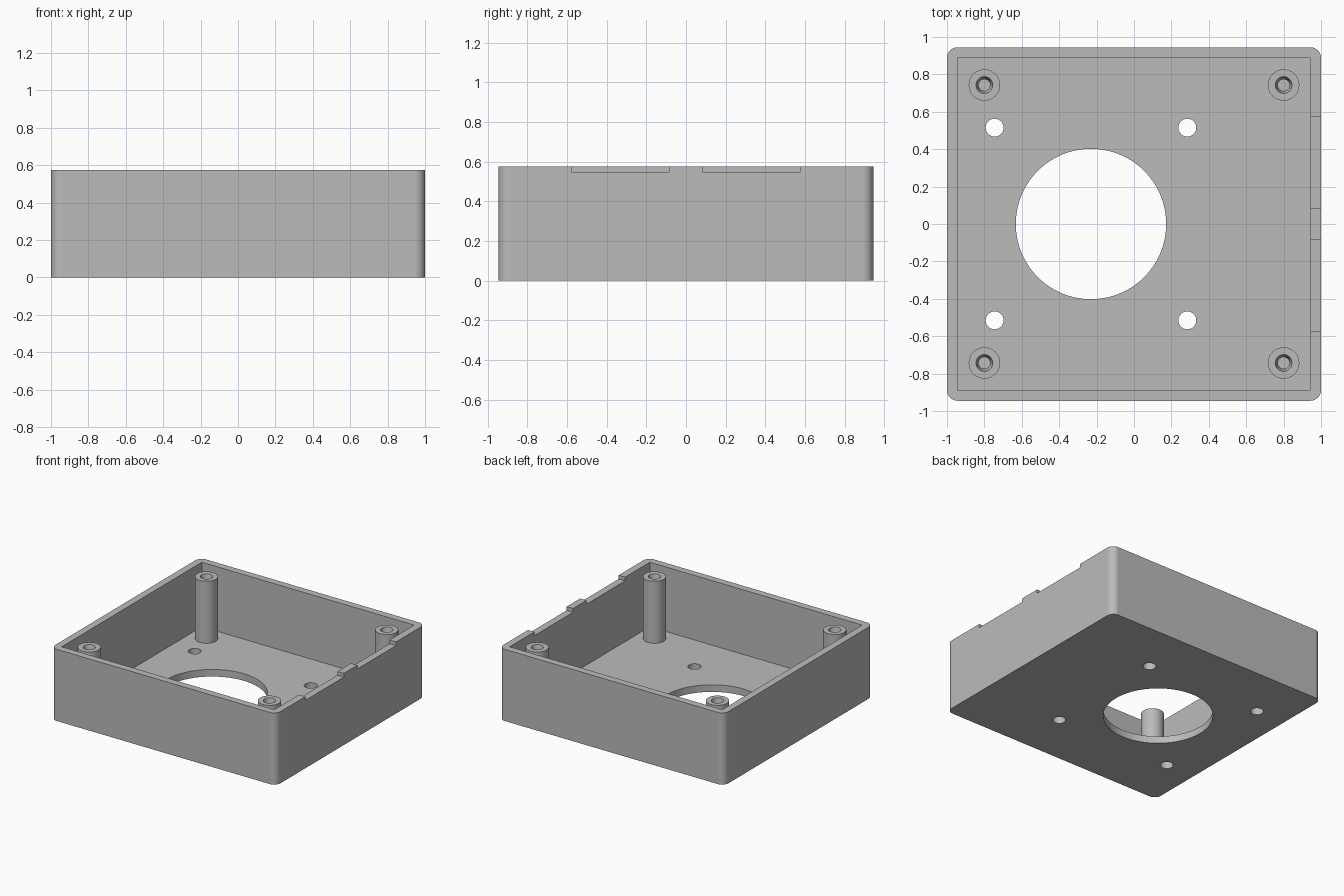
import bpy, bmesh, math
from mathutils import Matrix

if "Cube" in bpy.data.objects:
    bpy.data.objects.remove(bpy.data.objects["Cube"])

HX, HY, HEIGHT = 1.0, 0.945, 0.575   # outer half sizes and height
WALL = FLOOR = 0.057
POST_TOP = 0.555

grey = bpy.data.materials.new("plain_grey")
grey.use_nodes = True
colour = (0.5, 0.5, 0.5, 1)
grey.diffuse_color = colour
grey.node_tree.nodes["Principled BSDF"].inputs["Base Color"].default_value = colour


def finish(name, bm):
    bmesh.ops.recalc_face_normals(bm, faces=bm.faces)
    mesh = bpy.data.meshes.new(name)
    bm.to_mesh(mesh)
    bm.free()
    mesh.materials.append(grey)
    obj = bpy.data.objects.new(name, mesh)
    bpy.context.collection.objects.link(obj)
    return obj


def box(name, x, y, z, corner=0):
    """Box from (min, max) ranges, with optional rounded upright corners."""
    bm = bmesh.new()
    bmesh.ops.create_cube(bm, size=1)
    for v in bm.verts:
        v.co = [r[0] if c < 0 else r[1] for c, r in zip(v.co, (x, y, z))]
    if corner:
        upright = [e for e in bm.edges
                   if abs(e.verts[0].co.z - e.verts[1].co.z) > 0.1]
        bmesh.ops.bevel(bm, geom=upright, offset=corner, segments=8,
                        profile=0.5, affect='EDGES')
    return finish(name, bm)


def cylinder(name, x, y, radius, sides):
    bm = bmesh.new()
    bmesh.ops.create_cone(bm, cap_ends=True, segments=sides, radius1=radius,
                          radius2=radius, depth=0.4,
                          matrix=Matrix.Translation((x, y, 0)))
    return finish(name, bm)


def smooth(obj):
    bpy.ops.object.select_all(action='DESELECT')
    obj.select_set(True)
    bpy.context.view_layer.objects.active = obj
    bpy.ops.object.shade_smooth_by_angle(angle=math.radians(30))


# Enclosure body
tray = box("enclosure_tray", (-HX, HX), (-HY, HY), (0, HEIGHT), corner=0.057)

# Cavity, fan opening, screw holes and the two notches in the side wall
ix, iy = HX - WALL, HY - WALL
cutters = [box("cavity_cutter", (-ix, ix), (-iy, iy), (FLOOR, 1)),
           cylinder("fan_opening_cutter", -0.23, 0, 0.402, 96)]
for side in (-1, 1):
    for x in (-0.745, 0.285):
        cutters.append(cylinder("screw_hole_cutter", x, side * 0.515, 0.048, 32))
    ends = sorted((side * 0.085, side * 0.575))
    cutters.append(box("notch_cutter", (ix - 0.05, HX + 0.1), ends,
                       (HEIGHT - 0.03, 1)))

for cutter in cutters:
    cutter.hide_render = True
    mod = tray.modifiers.new(cutter.name, 'BOOLEAN')
    mod.operation = 'DIFFERENCE'
    mod.solver = 'EXACT'
    mod.object = cutter

# Bake the cuts, then discard the cutters
graph = bpy.context.evaluated_depsgraph_get()
graph.update()
cut_mesh = bpy.data.meshes.new_from_object(tray.evaluated_get(graph))
tray.modifiers.clear()
tray.data = cut_mesh
for cutter in cutters:
    bpy.data.objects.remove(cutter)
smooth(tray)
normals = tray.modifiers.new("flat_walls", 'WEIGHTED_NORMAL')
normals.keep_sharp = True

# Corner posts: turned profile with a tapered blind screw hole
profile = [(0, 0.03), (0.084, 0.03), (0.084, POST_TOP), (0.045, POST_TOP),
           (0.031, POST_TOP - 0.06), (0.031, 0.25), (0, 0.25)]


def post(name, x, y):
    bm = bmesh.new()
    verts = [bm.verts.new((r, 0, z)) for r, z in profile]
    edges = [bm.edges.new(pair) for pair in zip(verts, verts[1:])]
    bmesh.ops.spin(bm, geom=verts + edges, cent=(0, 0, 0), axis=(0, 0, 1),
                   angle=math.tau, steps=40)
    bmesh.ops.remove_doubles(bm, verts=bm.verts, dist=0.0005)
    obj = finish(name, bm)
    obj.location = (x, y, 0)
    smooth(obj)


for sx, xname in ((-1, "right"), (1, "left")):
    for sy, yname in ((-1, "front"), (1, "back")):
        post(f"{yname}_{xname}_post", sx * 0.8, sy * 0.743)
